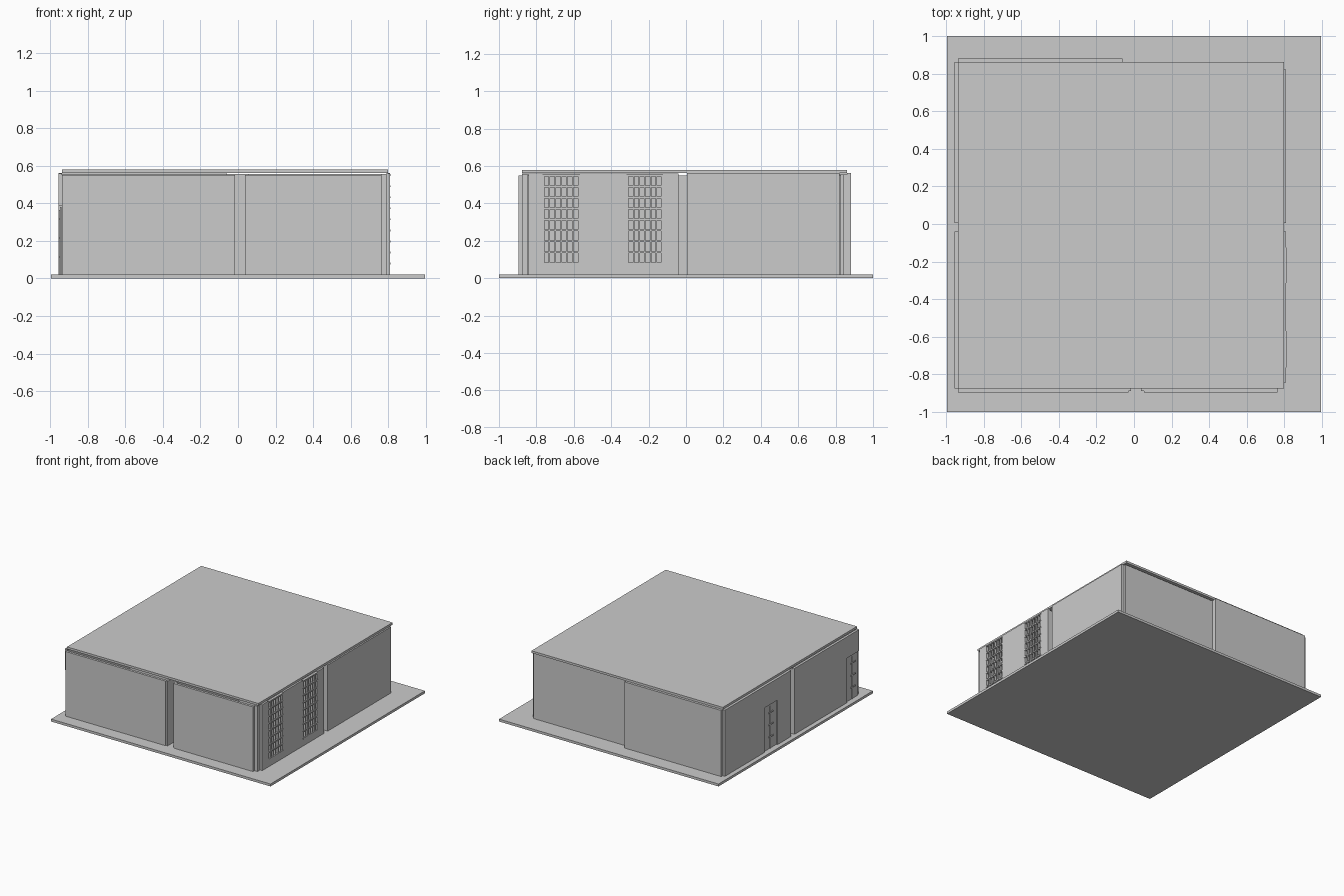
import bpy
import bmesh

if "Cube" in bpy.data.objects:
    bpy.data.objects.remove(bpy.data.objects["Cube"])


def boxes(name, spans):
    """One object from axis-aligned boxes given as (x0, x1, y0, y1, z0, z1)."""
    bm = bmesh.new()
    for x0, x1, y0, y1, z0, z1 in spans:
        for v in bmesh.ops.create_cube(bm, size=1)["verts"]:
            v.co = ((x0 + x1) / 2 + v.co.x * (x1 - x0),
                    (y0 + y1) / 2 + v.co.y * (y1 - y0),
                    (z0 + z1) / 2 + v.co.z * (z1 - z0))
    me = bpy.data.meshes.new(name)
    bm.to_mesh(me)
    bm.free()
    ob = bpy.data.objects.new(name, me)
    bpy.context.collection.objects.link(ob)
    return ob


FLOOR, TOP = 0.02, 0.555
DOOR_TOP, SILL = 0.385, 0.075

# Base slab and flat roof
boxes("base_slab", [(-0.995, 0.995, -1, 1, 0, FLOOR)])
boxes("roof", [(-0.937, 0.798, -0.876, 0.862, 0.562, 0.58)])

# Front wall panels
boxes("front_wall_left", [(-0.937, -0.03, -0.896, -0.876, FLOOR, 0.55)])
boxes("front_wall_right", [(0.053, 0.763, -0.896, -0.876, FLOOR, 0.55)])
boxes("front_corner_post", [(0.763, 0.79, -0.876, -0.845, FLOOR, TOP)])

# Back wall panels, the right one set in under the roof
boxes("back_wall_left", [(-0.937, -0.06, 0.862, 0.882, FLOOR, 0.562)])
boxes("back_wall_right", [(-0.06, 0.79, 0.825, 0.845, FLOOR, TOP)])

# Right wall with two window openings
windows = [(-0.765, -0.57), (-0.315, -0.125)]
edges = [-0.843] + [y for w in windows for y in w] + [-0.04]
X0, X1 = 0.79, 0.81
wall = [(X0, X1, edges[i], edges[i + 1], FLOOR, 0.56) for i in (0, 2, 4)]
wall += [(X0, X1, a, b, FLOOR, SILL) for a, b in windows]
boxes("right_wall_front", wall)
boxes("right_wall_back", [(X0, X1, 0.005, 0.822, FLOOR, 0.562)])

# Window lattices
for i, (a, b) in enumerate(windows):
    bars = []
    for k in range(7):
        y = a + 0.004 + (b - a - 0.008) * k / 6
        bars.append((0.794, 0.81, y - 0.004, y + 0.004, SILL, TOP))
    for k in range(9):
        z = SILL + 0.005 + (TOP - SILL - 0.01) * k / 8
        bars.append((0.792, 0.813, a, b, z - 0.005, z + 0.005))
    boxes(f"window_lattice_{i + 1}", bars)

# Left wall with two door openings
L0, L1 = -0.957, -0.937
boxes("left_wall_front", [(L0, L1, -0.72, -0.04, FLOOR, 0.56),
                          (L0, L1, -0.876, -0.72, DOOR_TOP, 0.56)])
boxes("left_wall_back", [(L0, L1, 0.005, 0.18, FLOOR, 0.562),
                         (L0, L1, 0.35, 0.862, FLOOR, 0.562),
                         (L0, L1, 0.18, 0.35, DOOR_TOP, 0.562)])

# Doors: thin leaf with central stile and small rails
for name, a, b in (("front_door", -0.876, -0.72), ("back_door", 0.18, 0.35)):
    m = (a + b) / 2
    parts = [(-0.947, -0.939, a, b, FLOOR, DOOR_TOP - 0.005),
             (-0.952, -0.947, m - 0.006, m + 0.006, FLOOR, DOOR_TOP - 0.02)]
    parts += [(-0.953, -0.947, m - 0.04, m + 0.02, z, z + 0.01)
              for z in (0.11, 0.21, 0.31)]
    boxes(name, parts)

# Inner partitions either side of the two crossing passages
boxes("inner_cross_walls", [(-0.937, -0.03, -0.062, -0.04, FLOOR, 0.55),
                            (0.053, 0.79, -0.062, -0.04, FLOOR, 0.55),
                            (-0.937, -0.06, 0.005, 0.03, FLOOR, TOP),
                            (0.053, 0.79, 0.005, 0.03, FLOOR, TOP)])
boxes("inner_long_walls", [(-0.03, -0.015, -0.89, -0.04, FLOOR, 0.55),
                           (0.038, 0.053, -0.89, 0.825, FLOOR, 0.55),
                           (-0.08, -0.06, 0.03, 0.862, FLOOR, TOP)])
